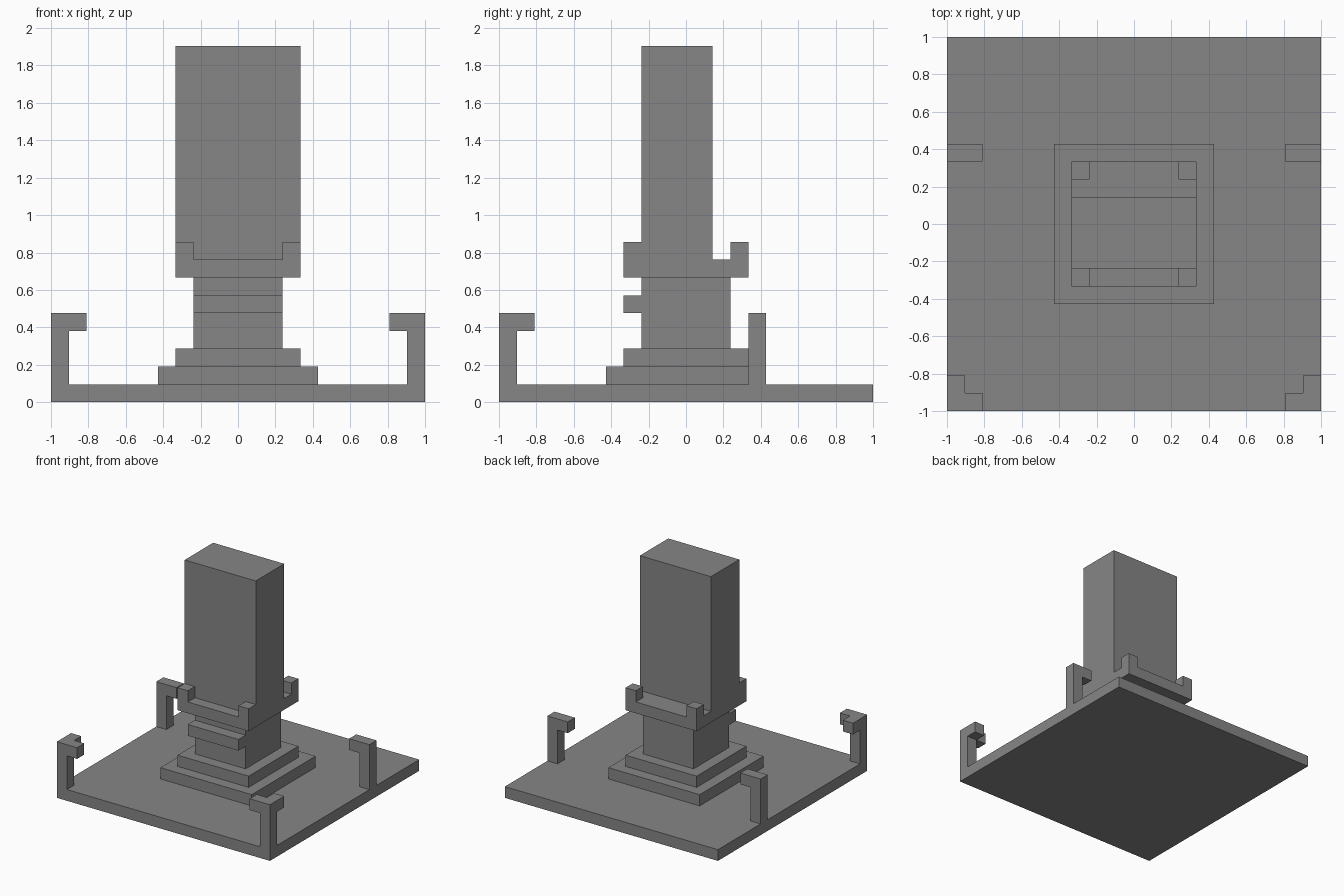
import bpy
import bmesh
from mathutils import Vector

if "Cube" in bpy.data.objects:
    bpy.data.objects.remove(bpy.data.objects["Cube"])

U = 2 / 21  # grid module shared by every part

grey = bpy.data.materials.new("stone grey")
grey.use_nodes = True
grey.diffuse_color = (0.24, 0.24, 0.24, 1)
grey.node_tree.nodes["Principled BSDF"].inputs["Base Color"].default_value = grey.diffuse_color


def finish(name, bm):
    bmesh.ops.recalc_face_normals(bm, faces=bm.faces)
    mesh = bpy.data.meshes.new(name)
    bm.to_mesh(mesh)
    bm.free()
    mesh.materials.append(grey)
    obj = bpy.data.objects.new(name, mesh)
    bpy.context.collection.objects.link(obj)
    return obj


def box(name, x, y, z):
    """Box from (low, high) ranges in modules."""
    bm = bmesh.new()
    bmesh.ops.create_cube(bm, size=1)
    for v in bm.verts:
        v.co = Vector([U * ((r[0] + r[1]) / 2 + c * (r[1] - r[0]))
                       for c, r in zip(v.co, (x, y, z))])
    return finish(name, bm)


def extrude_profile(name, points, y0, y1):
    """Extrude an x-z outline along y."""
    bm = bmesh.new()
    face = bm.faces.new([bm.verts.new((x * U, y0 * U, z * U)) for x, z in points])
    new = bmesh.ops.extrude_face_region(bm, geom=[face])["geom"]
    bmesh.ops.translate(bm, vec=(0, (y1 - y0) * U, 0),
                        verts=[v for v in new if isinstance(v, bmesh.types.BMVert)])
    return finish(name, bm)


# Ground slab and stepped pedestal
box("base_slab", (-10.5, 10.5), (-10.5, 10.5), (0, 1))
box("lower_step", (-4.5, 4.5), (-4.5, 4.5), (1, 2))
box("upper_step", (-3.5, 3.5), (-3.5, 3.5), (2, 3))
box("neck", (-2.5, 2.5), (-2.5, 2.5), (3, 7))
box("front_ledge", (-2.5, 2.5), (-3.5, -2.5), (5, 6))

# Tray with raised corners, carrying the tall block
tray_lip = [(-3.5, 7), (3.5, 7), (3.5, 9), (2.5, 9), (2.5, 8),
            (-2.5, 8), (-2.5, 9), (-3.5, 9)]
extrude_profile("front_tray_lip", tray_lip, -3.5, -2.5)
extrude_profile("back_tray_lip", tray_lip, 2.5, 3.5)
box("tray", (-3.5, 3.5), (-2.5, 2.5), (7, 8))
box("tall_block", (-3.5, 3.5), (-2.5, 1.5), (8, 20))

# Hooked posts: front corners and mid-back sides
hook = [(10.5, 1), (10.5, 5), (8.5, 5), (8.5, 4), (9.5, 4), (9.5, 1)]
for side, sign in (("left", 1), ("right", -1)):
    outline = [(sign * x, z) for x, z in hook]
    extrude_profile(f"{side}_front_post", outline, -10.5, -9.5)
    extrude_profile(f"{side}_back_post", outline, 3.5, 4.5)
    box(f"{side}_front_post_arm", sorted((sign * 9.5, sign * 10.5)), (-9.5, -8.5), (4, 5))
